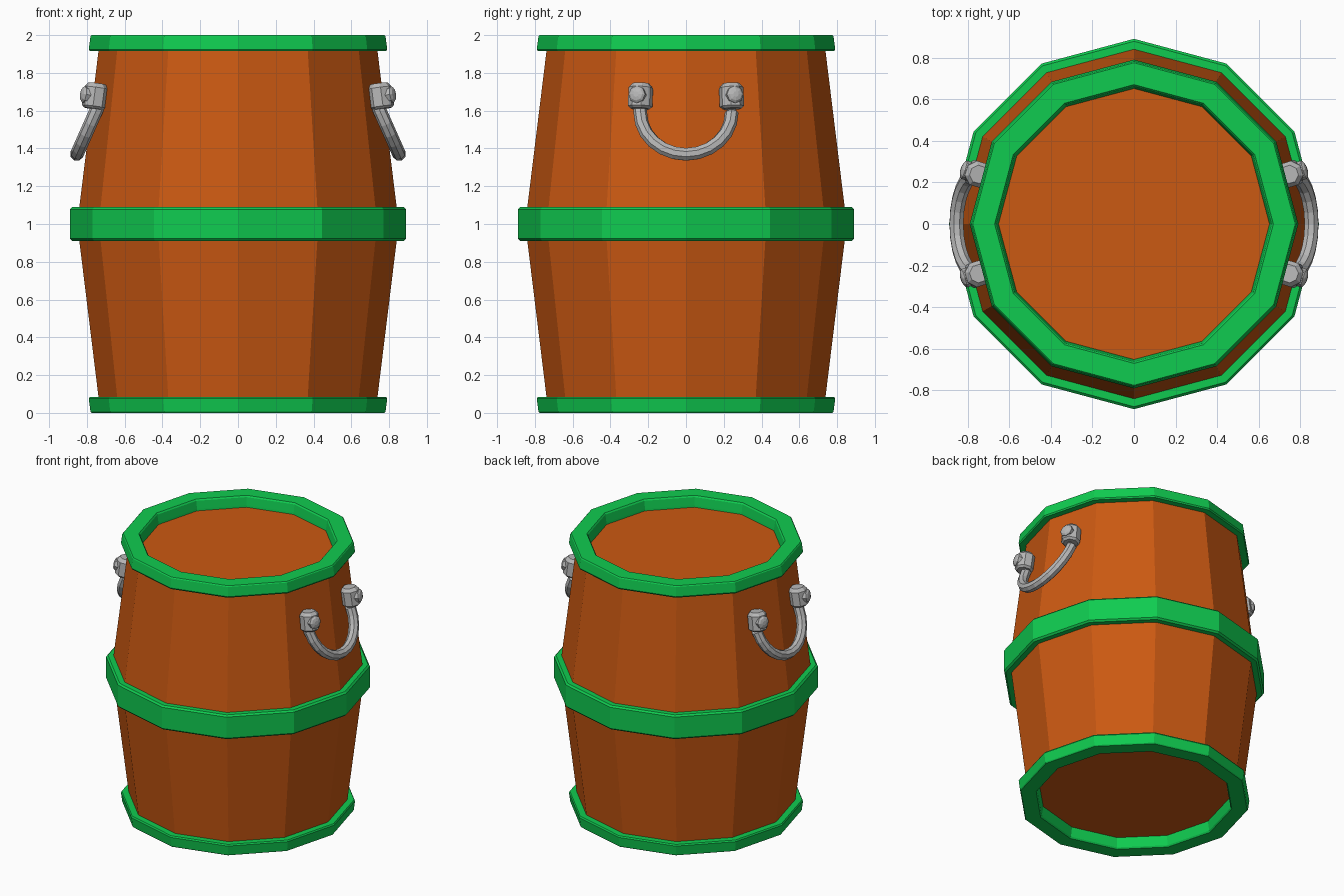
import bpy, bmesh, math
from mathutils import Vector, Matrix

cube = bpy.data.objects.get("Cube")
if cube:
    bpy.data.objects.remove(cube, do_unlink=True)


def material(name, rgb):
    m = bpy.data.materials.new(name)
    m.use_nodes = True
    m.diffuse_color = (*rgb, 1)
    m.node_tree.nodes["Principled BSDF"].inputs["Base Color"].default_value = (*rgb, 1)
    return m


wood = material("orange_wood", (0.6, 0.1, 0.006))
green = material("green_hoop", (0.005, 0.6, 0.08))
metal = material("grey_metal", (0.48, 0.48, 0.48))


def finish(name, bm, mat):
    bmesh.ops.recalc_face_normals(bm, faces=bm.faces)
    me = bpy.data.meshes.new(name)
    bm.to_mesh(me)
    bm.free()
    me.materials.append(mat)
    ob = bpy.data.objects.new(name, me)
    bpy.context.collection.objects.link(ob)
    return ob


def bridge(bm, a, b):
    for i in range(len(a)):
        j = (i + 1) % len(a)
        bm.faces.new((a[i], a[j], b[j], b[i]))


def lathe(bm, profile, sides, closed=False, matrix=Matrix()):
    """Spin (radius, height) points; cap the ends or close into a ring."""
    rings = []
    for r, z in profile:
        angles = [math.tau * k / sides for k in range(sides)]
        rings.append([bm.verts.new(matrix @ Vector((r * math.cos(a), r * math.sin(a), z)))
                      for a in angles])
    for a, b in zip(rings, rings[1:]):
        bridge(bm, a, b)
    if closed:
        bridge(bm, rings[-1], rings[0])
    else:
        bm.faces.new(rings[0])
        bm.faces.new(rings[-1])


def spun(name, profile, mat, closed=False):
    bm = bmesh.new()
    lathe(bm, profile, 12, closed)
    return finish(name, bm, mat)


# Barrel body with recessed lid and base
spun("barrel_body", [(0.738, 0.08), (0.851, 1), (0.738, 1.92)], wood)

# End rims, mirrored about the middle
rim = [(0.67, 2), (0.775, 2), (0.781, 1.993), (0.79, 1.925), (0.784, 1.915),
       (0.72, 1.915), (0.65, 1.91), (0.653, 1.935), (0.662, 1.99)]
spun("top_rim", rim, green, True)
spun("bottom_rim", [(r, 2 - z) for r, z in rim], green, True)

# Middle hoop with bevelled edges
spun("middle_hoop", [(0.82, 0.91), (0.878, 0.91), (0.89, 0.922),
                     (0.89, 1.078), (0.878, 1.09), (0.82, 1.09)], green, True)


def handle(name, side):
    # Drooping U-shaped bar, swung away from the barrel
    bm = bmesh.new()
    swing = math.radians(24)
    down = Vector((math.sin(swing) * side, 0, -math.cos(swing)))
    across = Vector((0, 1, 0))
    normal = down.cross(across)
    start = Vector((0.755 * side, 0, 1.59))
    half, tube, steps = 0.242, 0.036, 12
    path = [(-half, -0.06, across)]
    for k in range(steps + 1):
        a = math.pi * k / steps
        path.append((-half * math.cos(a), half * math.sin(a),
                     across * math.cos(a) - down * math.sin(a)))
    path.append((half, -0.06, across))
    rings = []
    for y, d, outward in path:
        centre = start + across * y + down * d
        rings.append([bm.verts.new(centre + tube * (outward * math.cos(t) + normal * math.sin(t)))
                      for t in (math.tau * k / 8 for k in range(8))])
    for a, b in zip(rings, rings[1:]):
        bridge(bm, a, b)
    bm.faces.new(rings[0])
    bm.faces.new(rings[-1])
    finish(name + "_bar", bm, metal)

    # Chamfered mounting blocks with a rounded bolt facing outward
    for end, label in ((-1, "front"), (1, "back")):
        turn = math.atan2(end * 0.241, side * 0.755)
        place = (Matrix.Translation((0.755 * side, 0.241 * end, 1.677))
                 @ Matrix.Rotation(turn, 4, "Z") @ Matrix.Rotation(math.radians(-8), 4, "Y"))
        bm = bmesh.new()
        lathe(bm, [(0.05, -0.068), (0.065, -0.055), (0.065, 0.045), (0.045, 0.068)], 8,
              matrix=place @ Matrix.Rotation(math.pi / 8, 4, "Z"))
        finish(f"{name}_{label}_block", bm, metal)
        bm = bmesh.new()
        lathe(bm, [(0.046, 0.04), (0.046, 0.066), (0.034, 0.076), (0.015, 0.081)], 8,
              matrix=place @ Matrix.Rotation(math.pi / 2, 4, "Y"))
        finish(f"{name}_{label}_bolt", bm, metal)


handle("left_handle", 1)
handle("right_handle", -1)
